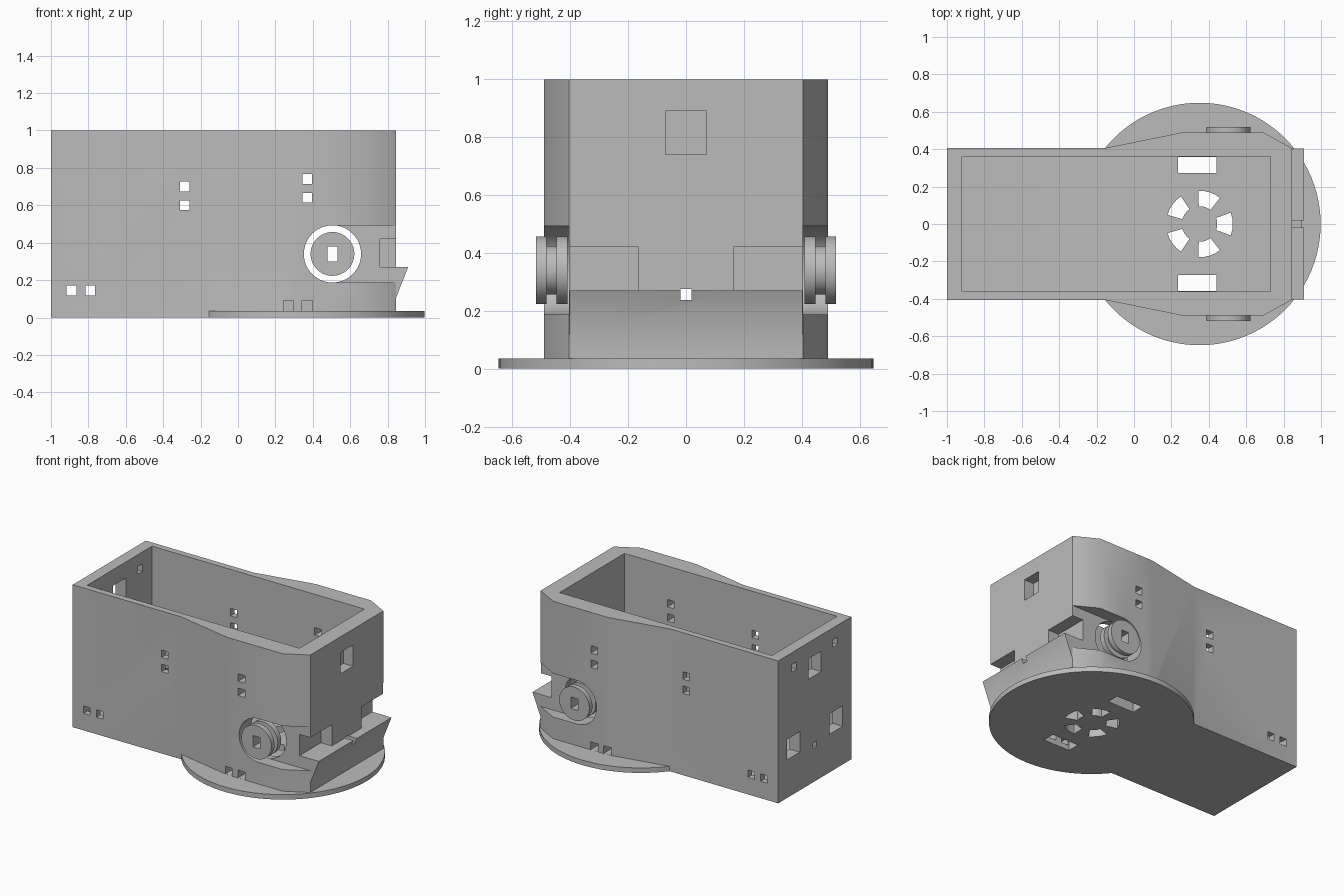
import bpy, bmesh, math
from mathutils import Matrix, Vector

old = bpy.data.objects.get("Cube")
if old:
    bpy.data.objects.remove(old, do_unlink=True)

grey = bpy.data.materials.new("plain grey")
grey.use_nodes = True
grey.diffuse_color = (0.5, 0.5, 0.5, 1)
grey.node_tree.nodes["Principled BSDF"].inputs["Base Color"].default_value = grey.diffuse_color


def make(name, bm):
    bmesh.ops.recalc_face_normals(bm, faces=bm.faces)
    mesh = bpy.data.meshes.new(name)
    bm.to_mesh(mesh)
    bm.free()
    mesh.materials.append(grey)
    ob = bpy.data.objects.new(name, mesh)
    bpy.context.collection.objects.link(ob)
    return ob


def prism(name, points, direction):
    """Extrude a closed outline along a vector."""
    bm = bmesh.new()
    face = bm.faces.new([bm.verts.new(p) for p in points])
    new = bmesh.ops.extrude_face_region(bm, geom=[face])["geom"]
    bmesh.ops.translate(bm, vec=direction,
                        verts=[g for g in new if isinstance(g, bmesh.types.BMVert)])
    return make(name, bm)


def box(x0, x1, y0, y1, z0, z1):
    return prism("box", [(x0, y0, z0), (x1, y0, z0), (x1, y1, z0), (x0, y1, z0)],
                 (0, 0, z1 - z0))


def circle(cx, cy, r, n=96):
    return [(cx + r * math.cos(i * math.tau / n), cy + r * math.sin(i * math.tau / n))
            for i in range(n)]


def combine(target, tool, operation="DIFFERENCE"):
    mod = target.modifiers.new("combine", "BOOLEAN")
    mod.operation, mod.solver, mod.object = operation, "EXACT", tool
    bpy.context.view_layer.objects.active = target
    bpy.ops.object.modifier_apply(modifier=mod.name)
    bpy.data.objects.remove(tool, do_unlink=True)


def smooth(ob):
    bpy.ops.object.select_all(action="DESELECT")
    ob.select_set(True)
    bpy.context.view_layer.objects.active = ob
    bpy.ops.object.shade_smooth_by_angle(angle=math.radians(30))


# Housing outline, bulging around the wheels
side = [(-1, 0.405), (-0.16, 0.405), (0.26, 0.49), (0.69, 0.49), (0.845, 0.405)]
outline = side + [(x, -y) for x, y in reversed(side)]
housing = prism("housing", [(x, y, 0) for x, y in outline], (0, 0, 1))

# Round base plate and wedge-shaped nose
combine(housing, prism("base_plate", [(x, y, 0) for x, y in circle(0.35, 0, 0.648)],
                       (0, 0, 0.035)), "UNION")
nose = [(0.8, 0.105), (0.845, 0.105), (0.91, 0.27), (0.8, 0.27)]
combine(housing, prism("nose", [(x, -0.403, z) for x, z in nose], (0, 0.806, 0)), "UNION")

# Open cavity with a ramped floor
floor = [(-0.92, 0.08), (-0.05, 0.08), (0.15, 0.13), (0.73, 0.13), (0.73, 1.1), (-0.92, 1.1)]
combine(housing, prism("cavity", [(x, -0.36, z) for x, z in floor], (0, 0.72, 0)))

# Wheel openings, forward channels, corner notches, floor slots and plate notches
WX, WZ, WR = 0.505, 0.34, 0.153
for s in (-1, 1):
    combine(housing, prism("opening", [(x, s * 0.3, z) for x, z in circle(WX, WZ, WR, 64)],
                           (0, s * 0.4, 0)))
    combine(housing, box(WX, 0.95, s * 0.404, s * 0.7, WZ - WR, WZ + WR))
    combine(housing, box(0.76, 0.96, s * 0.165, s * 0.6, 0.27, 0.42))
    combine(housing, box(0.235, 0.44, s * 0.272, s * 0.359, -0.1, 0.2))
    for x in (0.27, 0.37):
        combine(housing, box(x - 0.028, x + 0.028, s * 0.3, s * 0.6, 0.0355, 0.09))

# Small square holes through both side walls
for x, z in [(-0.285, 0.7), (-0.285, 0.6), (0.37, 0.74), (0.37, 0.64),
             (-0.89, 0.145), (-0.79, 0.145)]:
    combine(housing, box(x - 0.026, x + 0.026, -0.7, 0.7, z - 0.026, z + 0.026))

# Holes in the end wall
for y, z, h in [(0, 0.815, 0.072), (-0.238, 0.34, 0.072), (0.238, 0.34, 0.072),
                (-0.227, 0.89, 0.026), (0.227, 0.89, 0.026)]:
    combine(housing, box(-1.1, -0.85, y - h, y + h, z - h, z + h))

# Sighting hole along the length, and a blind square pocket above the nose
combine(housing, box(-1.1, 1, -0.019, 0.019, 0.237, 0.276))
combine(housing, box(0.77, 0.95, -0.07, 0.07, 0.74, 0.89))

# Ring of five curved vents in the floor
for k in range(5):
    mid = k * math.tau / 5
    angles = [mid + math.radians(a) for a in (-20, -10, 0, 10, 20)]
    arc = [(r, a) for r, row in ((0.178, angles), (0.095, angles[::-1])) for a in row]
    combine(housing, prism("vent", [(0.35 + r * math.cos(a), r * math.sin(a), -0.1)
                                    for r, a in arc], (0, 0, 0.4)))
smooth(housing)

# Grooved wheels with a rectangular axle hole
rim = [(0, 0.41), (0.117, 0.41), (0.117, 0.447), (0.084, 0.447),
       (0.084, 0.483), (0.117, 0.483), (0.117, 0.518), (0, 0.518)]
for s, name in ((-1, "right_wheel"), (1, "left_wheel")):
    bm = bmesh.new()
    verts = [bm.verts.new((WX + r, s * y, WZ)) for r, y in rim]
    edges = [bm.edges.new(pair) for pair in zip(verts, verts[1:])]
    bmesh.ops.spin(bm, geom=verts + edges, cent=(WX, 0, WZ), axis=(0, 1, 0),
                   angle=math.tau, steps=64)
    bmesh.ops.remove_doubles(bm, verts=bm.verts, dist=0.0005)
    wheel = make(name, bm)
    combine(wheel, box(WX - 0.027, WX + 0.027, s * 0.3, s * 0.7, WZ - 0.04, WZ + 0.04))
    smooth(wheel)
